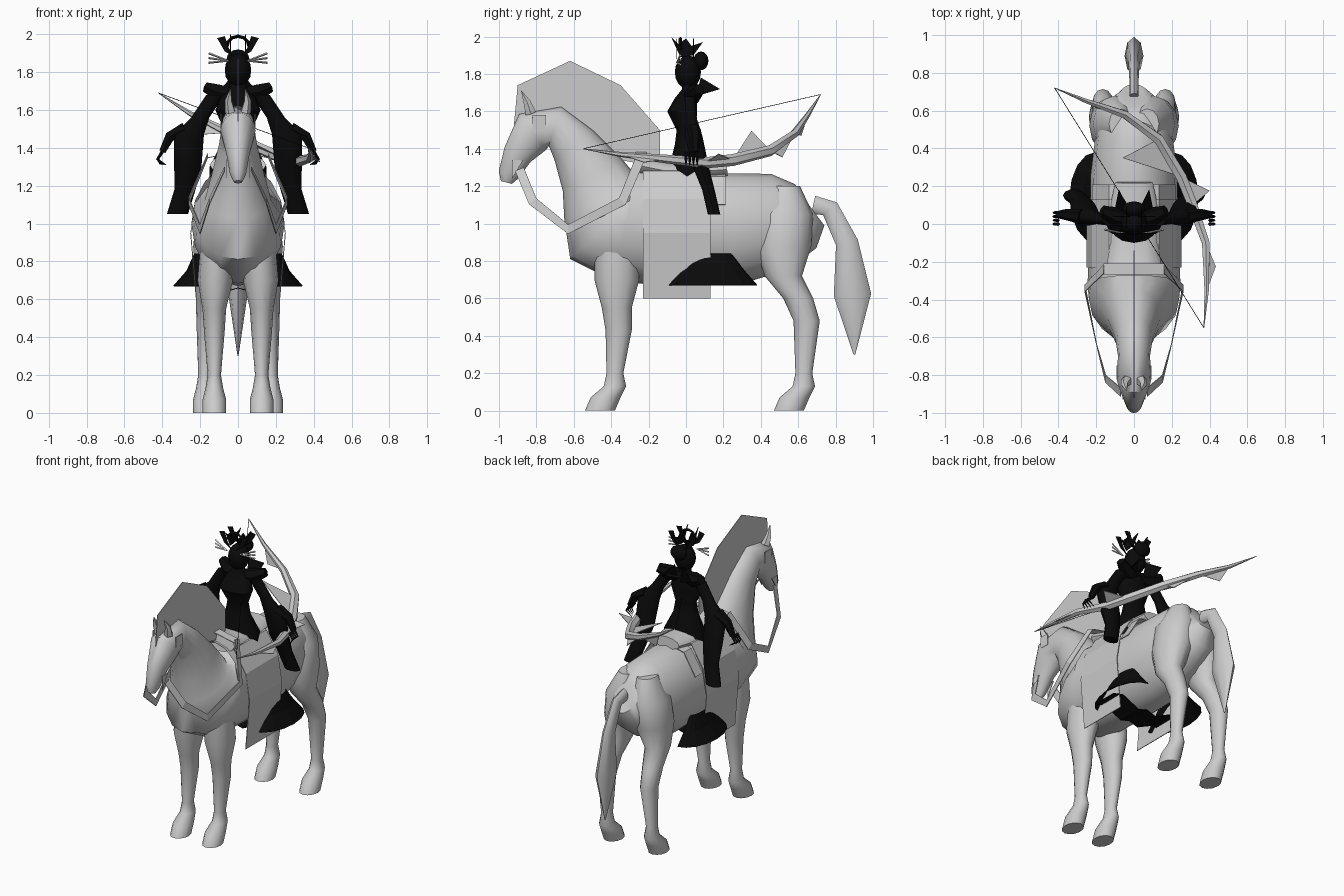
import bpy, bmesh, math
from mathutils import Vector

if "Cube" in bpy.data.objects:
    bpy.data.objects.remove(bpy.data.objects["Cube"])

SIDE, BACK, UP = Vector((1, 0, 0)), Vector((0, 1, 0)), Vector((0, 0, 1))
rounded = []


def material(name, value):
    colour = (value, value, value, 1)
    mat = bpy.data.materials.new(name)
    mat.use_nodes = True
    mat.diffuse_color = colour
    mat.node_tree.nodes["Principled BSDF"].inputs["Base Color"].default_value = colour
    return mat


GREY = material("pale grey", .6)
BLACK = material("robe black", .003)


def finish(name, bm, mat, mirror=False, thickness=0):
    """Turn a bmesh into an object; thin parts stay flat, the rest is smoothed."""
    bmesh.ops.recalc_face_normals(bm, faces=bm.faces)
    mesh = bpy.data.meshes.new(name)
    bm.to_mesh(mesh)
    bm.free()
    mesh.materials.append(mat)
    obj = bpy.data.objects.new(name, mesh)
    bpy.context.collection.objects.link(obj)
    if thickness:
        solidify = obj.modifiers.new("thickness", "SOLIDIFY")
        solidify.thickness = thickness
        solidify.offset = 0
    else:
        rounded.append(obj)
    if mirror:
        obj.modifiers.new("mirror", "MIRROR")


def direction(points, index):
    """Direction of a path at one of its points."""
    after = points[min(index + 1, len(points) - 1)]
    before = points[max(index - 1, 0)]
    return (after - before).normalized()


def tube(name, path, mat, wide=1, sides=12, mirror=False, across=SIDE, along=None):
    """Skin oval rings on a path of (x, y, z, radius); wide scales them across."""
    bm = bmesh.new()
    points = [Vector(station[:3]) for station in path]
    rings = []
    for index, point in enumerate(points):
        forward = along or direction(points, index)
        right = (across - forward * across.dot(forward)).normalized()
        top = forward.cross(right)
        radius = path[index][3]
        ring = []
        for step in range(sides):
            angle = math.tau * step / sides
            offset = right * math.cos(angle) * wide + top * math.sin(angle)
            ring.append(bm.verts.new(point + offset * radius))
        rings.append(ring)
    for low, high in zip(rings, rings[1:]):
        for step in range(sides):
            bm.faces.new((low[step - 1], low[step], high[step], high[step - 1]))
    bm.faces.new(rings[0])
    bm.faces.new(rings[-1])
    finish(name, bm, mat, mirror)


def midline(path):
    """Place a side profile of (y, z, radius) on the centre plane."""
    return [(0, *station) for station in path]


def ball(name, centre, size, mat):
    bm = bmesh.new()
    bmesh.ops.create_uvsphere(bm, u_segments=12, v_segments=8, radius=1)
    bmesh.ops.scale(bm, vec=size, verts=bm.verts)
    bmesh.ops.translate(bm, vec=centre, verts=bm.verts)
    finish(name, bm, mat)


def sheet(name, rows, mat, mirror=False):
    """Thin sheet through rows of points."""
    bm = bmesh.new()
    grid = [[bm.verts.new(point) for point in row] for row in rows]
    for upper, lower in zip(grid, grid[1:]):
        for i in range(len(upper) - 1):
            bm.faces.new((upper[i], upper[i + 1], lower[i + 1], lower[i]))
    finish(name, bm, mat, mirror, .005)


def plate(name, outline, mat, mirror=False):
    """Thin flat plate with the given outline."""
    bm = bmesh.new()
    bm.faces.new([bm.verts.new(point) for point in outline])
    finish(name, bm, mat, mirror, .004)


def strap(name, path, width, mat):
    """Mirrored band whose width lies in the side plane."""
    points = [Vector(point) for point in path]
    rows = []
    for index, point in enumerate(points):
        edge = direction(points, index).cross(SIDE).normalized() * width / 2
        rows.append((point - edge, point + edge))
    sheet(name, rows, mat, True)


def leg(name, upper, x, ankle):
    """Level rings: own upper leg, then the shared shank, fetlock and hoof."""
    lower = [(x, ankle, .2, .045), (x, ankle, .13, .06), (x, ankle - .05, .07, .08), (x, ankle - .08, 0, .08)]
    tube(name, upper + lower, GREY, .78, mirror=True, along=UP)


# Horse: one skin from rump through neck to muzzle
tube("horse_body", midline([
    (.68, 1.07, .1), (.64, 1.04, .18), (.5, 1.01, .26), (.25, .97, .3), (0, .97, .3),
    (-.32, 1, .32), (-.4, 1.03, .31), (-.44, 1.12, .23), (-.5, 1.26, .18), (-.6, 1.42, .13),
    (-.7, 1.52, .11), (-.82, 1.49, .12), (-.9, 1.37, .08), (-.95, 1.26, .055), (-.96, 1.22, .03),
]), GREY, .77, 16)
leg("front_leg", [(.1, -.37, .95, .12), (.12, -.37, .7, .12), (.125, -.37, .55, .08), (.125, -.36, .43, .07)],
    .125, -.38)
leg("hind_leg", [(.07, .53, 1.2, .08), (.1, .53, 1.05, .15), (.12, .52, .88, .15), (.145, .52, .72, .1),
                 (.16, .6, .6, .08), (.165, .645, .48, .07)], .175, .63)
tube("tail", midline([(.68, 1.1, .05), (.77, 1.08, .05), (.86, .9, .06), (.89, .62, .1), (.9, .3, .005)]),
     GREY, .5, 8)
tube("ear", [(.04, -.83, 1.59, .03), (.05, -.85, 1.65, .02), (.04, -.88, 1.71, .002)], GREY, sides=5, mirror=True)
plate("mane", midline([(-.92, 1.53), (-.9, 1.74), (-.62, 1.87), (-.35, 1.74), (-.14, 1.5),
                       (-.14, 1.3), (-.4, 1.35), (-.7, 1.55)]), GREY)

# Bridle and reins
plate("cheek_plate", [(.09, y, z) for y, z in ((-.82, 1.5), (-.75, 1.5), (-.75, 1.58), (-.82, 1.58))], GREY, True)
plate("bit_plate", [(.06, y, z) for y, z in ((-.93, 1.34), (-.87, 1.34), (-.93, 1.24))], GREY, True)
strap("reins", [(.07, -.89, 1.29), (.15, -.82, 1.12), (.2, -.63, .97), (.26, -.34, 1.12), (.16, -.24, 1.36)],
      .05, GREY)
sheet("withers_strap", [[(x, y, 1.38 - abs(x) / 5) for x in (-.16, 0, .16)] for y in (-.27, -.21)], GREY)

# Saddle and saddle cloth, hung over one drape line
DRAPE = [(0, 1.31), (.13, 1.28), (.22, 1.13), (.25, .95), (.22, .6)]
sheet("saddle_cloth", [[(x, y, z) for x, z in DRAPE] for y in (-.23, .13)], GREY, True)
sheet("saddle_rear", [[(x, y, z - .03) for x, z in DRAPE[:3]] for y in (.13, .21)], GREY, True)
tube("saddle", midline([(-.25, 1.31, .06), (-.1, 1.28, .05), (.1, 1.28, .05), (.22, 1.29, .04)]), GREY, 2.5)

# Rider: robe, head and hair
tube("robe", midline([(0, 1.19, .1), (.01, 1.3, .1), (0, 1.42, .06), (0, 1.5, .05), (-.02, 1.6, .08),
                      (0, 1.67, .06), (.01, 1.72, .03), (0, 1.8, .03)]), BLACK, 1.5, along=UP)
ball("head", (0, .01, 1.81), (.07, .07, .09), BLACK)
ball("hair_bun", (0, .08, 1.87), (.06, .04, .05), BLACK)

# Headdress: side fans, horns and a top arch
plate("headdress_fan", [(.04, y, z) for y, z in (
    (-.03, 1.89), (-.08, 2), (-.04, 1.96), (0, 1.99), (.03, 1.95), (.09, 1.97), (.04, 1.9))], BLACK, True)
for y in (-.05, .04):
    plate("headdress_horn", [(x, y, z) for x, z in (
        (.02, 1.88), (.07, 1.91), (.11, 1.98), (.07, 1.99), (.05, 1.93))], BLACK, True)
tube("headdress_arch", [(.06 * math.cos(a), -.03, 1.93 + .06 * math.sin(a), .009)
                        for a in (math.pi * i / 6 for i in range(7))], BLACK, sides=4, across=BACK)
for i in range(3):
    tube("hairpin", [(.05, -.05, 1.86, .004), (.155, -.03, 1.9 - .025 * i, .006)],
         GREY, sides=4, mirror=True, across=UP)

# Shoulders, sleeves, forearms and fingers
tube("shoulder_wing", [(.02, .02, 1.68, .04), (.1, .04, 1.69, .05), (.17, .07, 1.72, .03)],
     BLACK, sides=6, mirror=True, across=BACK)
plate("back_collar", [(.03, .05, 1.66), (.03, .08, 1.78), (.08, .18, 1.72), (.1, .08, 1.69)], BLACK, True)
tube("sleeve", [(.12, .02, 1.68, .03), (.2, .03, 1.56, .03), (.26, .04, 1.47, .05), (.265, .08, 1.3, .045),
                (.28, .12, 1.18, .035), (.32, .15, 1.05, .035)], BLACK, 1.6, 10, True, along=UP)
tube("forearm", [(.28, .04, 1.5, .04), (.36, .05, 1.46, .03), (.4, .05, 1.38, .02)],
     BLACK, sides=6, mirror=True, across=BACK)
for i in range(4):
    y = .02 * i
    tube("finger", [(.4, y, 1.38, .01), (.425, y, 1.34, .007), (.41 - y / 2, y, 1.31, .002)],
         BLACK, sides=4, mirror=True)

# Flared robe hems beside and under the cloth
HEM = [(.03, .84, .1), (.07, .75, .17), (.14, .67, .24)]
ARC = [math.pi * step / 8 for step in range(-4, 5)]
sheet("robe_hem", [[(.2 + flare * math.cos(a), .14 + half * math.sin(a), z) for a in ARC]
                   for flare, z, half in HEM], BLACK, True)
sheet("under_robe", [[(0, y, .66), (.07, y, .64), (.2, y, .7), (.28, y, .68)] for y in (-.05, .13)], BLACK, True)

# Bow with swelling middle, its string and trailing shards
BOW = [(.37, -.55, 1.4), (.385, -.35, 1.37), (.38, -.1, 1.345), (.31, .1, 1.325), (.25, .25, 1.34),
       (.13, .45, 1.39), (-.05, .58, 1.48), (-.25, .65, 1.58), (-.42, .72, 1.69)]
tube("bow", [(*point, .002 + .03 * math.sin(math.pi * i / (len(BOW) - 1))) for i, point in enumerate(BOW)],
     GREY, sides=6, across=UP)
tube("bow_string", [(*BOW[0], .002), (*BOW[-1], .002)], BLACK, sides=3, across=UP)
for i, drift, rise in ((1, .05, -.03), (3, .12, .04), (4, -.25, .13), (5, .06, -.08), (6, -.05, -.06)):
    start, end = Vector(BOW[i]), Vector(BOW[i + 1])
    middle = (start + end) / 2
    plate("bow_shard", [start, middle + SIDE * drift + UP * rise, end, middle], GREY)

# Smooth shading that keeps the hard edges
bpy.ops.object.select_all(action="DESELECT")
for obj in rounded:
    obj.select_set(True)
bpy.context.view_layer.objects.active = rounded[0]
bpy.ops.object.shade_smooth_by_angle(angle=math.radians(50))
